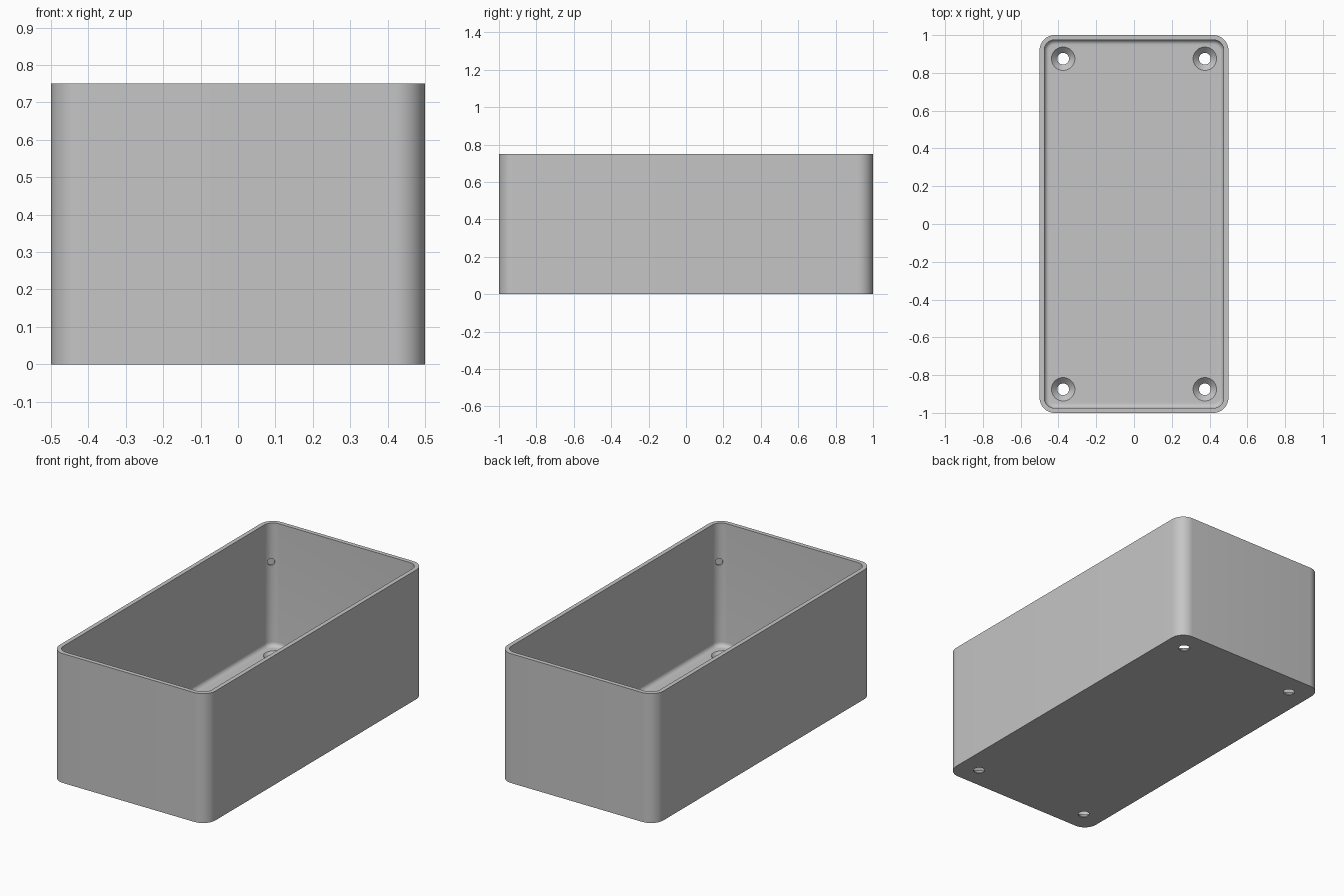
import bpy, bmesh, math
from mathutils import Vector, Matrix

if "Cube" in bpy.data.objects:
    bpy.data.objects.remove(bpy.data.objects["Cube"])

HX, HY, HEIGHT, CORNER = 0.5, 1.0, 0.75, 0.08
WALL, FLOOR, FILLET = 0.025, 0.035, 0.025

grey = bpy.data.materials.new("light grey plastic")
grey.diffuse_color = (0.56, 0.56, 0.56, 1)
grey.use_nodes = True
grey.node_tree.nodes["Principled BSDF"].inputs["Base Color"].default_value = grey.diffuse_color


def make_object(name, bm):
    bmesh.ops.recalc_face_normals(bm, faces=bm.faces)
    mesh = bpy.data.meshes.new(name)
    bm.to_mesh(mesh)
    bm.free()
    obj = bpy.data.objects.new(name, mesh)
    bpy.context.collection.objects.link(obj)
    mesh.materials.append(grey)
    return obj


def loft(bm, rings):
    """Skin a stack of closed point rings and cap both ends."""
    loops = [[bm.verts.new(p) for p in ring] for ring in rings]
    n = len(loops[0])
    for a, b in zip(loops, loops[1:]):
        for i in range(n):
            j = (i + 1) % n
            bm.faces.new((a[i], a[j], b[j], b[i]))
    bm.faces.new(loops[0])
    bm.faces.new(loops[-1])


def rounded_rect(inset, z, steps=12):
    r = CORNER - inset
    pts = []
    for k, (sx, sy) in enumerate(((1, 1), (-1, 1), (-1, -1), (1, -1))):
        for i in range(steps + 1):
            a = math.pi / 2 * (k + i / steps)
            pts.append((sx * (HX - CORNER) + r * math.cos(a),
                        sy * (HY - CORNER) + r * math.sin(a), z))
    return pts


def circle(r, z, n=48):
    return [Vector((r * math.cos(2 * math.pi * i / n),
                    r * math.sin(2 * math.pi * i / n), z)) for i in range(n)]


# Open box: outside wall, rim, inside wall, filleted floor
profile = [(0, 0), (0, HEIGHT), (WALL, HEIGHT)]
for i in range(9):
    a = math.pi / 2 * i / 8
    profile.append((WALL + FILLET * (1 - math.cos(a)),
                    FLOOR + FILLET * (1 - math.sin(a))))
bm = bmesh.new()
loft(bm, [rounded_rect(o, z) for o, z in profile])
box = make_object("box_shell", bm)

# Cutters: countersunk screw holes and a shallow dimple in each inside corner
bm = bmesh.new()
apex = CORNER - WALL
for sx in (-1, 1):
    for sy in (-1, 1):
        centre = Vector((sx * 0.375, sy * 0.875, 0))
        loft(bm, [[p + centre for p in circle(r, z)] for r, z in
                  ((0.031, -0.1), (0.031, 0.004), (0.062, FLOOR), (0.066, FLOOR + 0.004))])
        out = Vector((sx, sy, 0)).normalized()
        turn = out.to_track_quat('Z', 'Y').to_matrix()
        base = Vector((sx * (HX - CORNER), sy * (HY - CORNER), 0.525))
        loft(bm, [[base + turn @ p for p in circle(0.02, d, 24)]
                  for d in (apex - 0.03, apex + 0.008)])
cutter = make_object("hole_cutter", bm)
cutter.hide_render = True

# Cut the holes, then remove the helper
mod = box.modifiers.new("holes", 'BOOLEAN')
mod.operation = 'DIFFERENCE'
mod.solver = 'EXACT'
mod.object = cutter
bpy.context.view_layer.objects.active = box
bpy.ops.object.select_all(action='DESELECT')
box.select_set(True)
bpy.ops.object.modifier_apply(modifier=mod.name)
bpy.data.objects.remove(cutter)
bpy.ops.object.shade_smooth_by_angle(angle=math.radians(30))
